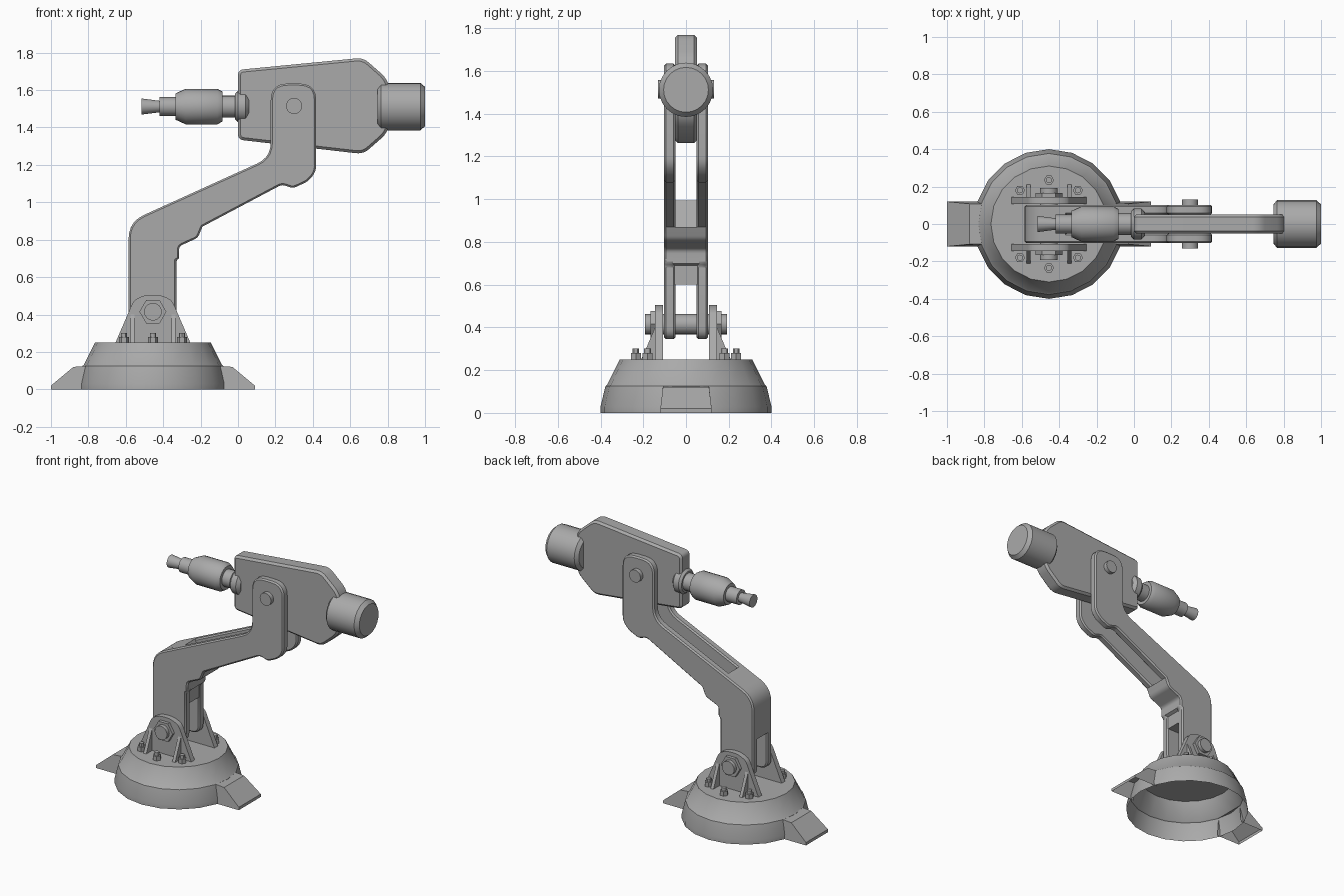
import bpy, bmesh, math
from mathutils import Vector, Matrix

default = bpy.data.objects.get("Cube")
if default:
    bpy.data.objects.remove(default)

grey = bpy.data.materials.new("plain_grey")
grey.use_nodes = True
grey.diffuse_color = (0.4, 0.4, 0.4, 1)
grey.node_tree.nodes["Principled BSDF"].inputs["Base Color"].default_value = grey.diffuse_color

BASE_X = -0.455
HEAD_Z = 1.512
parts = []


def finish(name, bm, bevel=0):
    bmesh.ops.recalc_face_normals(bm, faces=bm.faces)
    mesh = bpy.data.meshes.new(name)
    bm.to_mesh(mesh)
    bm.free()
    mesh.materials.append(grey)
    obj = bpy.data.objects.new(name, mesh)
    bpy.context.collection.objects.link(obj)
    if bevel:
        mod = obj.modifiers.new("edge", 'BEVEL')
        mod.width, mod.segments = bevel, 1
        mod.limit_method, mod.angle_limit = 'ANGLE', math.radians(50)
    parts.append(obj)
    return obj


def rounded(points, steps=5):
    """Outline with corners (x, z, radius) softened into curves."""
    out = []
    for i, (x, z, *r) in enumerate(points):
        p = Vector((x, z))
        if not r:
            out.append(p)
            continue
        a, b = (Vector(points[(i + k) % len(points)][:2]) for k in (-1, 1))
        a = p + (a - p).normalized() * r[0]
        b = p + (b - p).normalized() * r[0]
        for s in range(steps + 1):
            t = s / steps
            out.append(a * (1 - t) ** 2 + p * 2 * t * (1 - t) + b * t * t)
    return out


def prism(name, points, y0, y1, bevel=0):
    """Outline in the x-z plane, extruded from y0 to y1."""
    bm = bmesh.new()
    face = bm.faces.new([bm.verts.new((p.x, y0, p.y)) for p in rounded(points)])
    ext = bmesh.ops.extrude_face_region(bm, geom=[face])["geom"]
    # keep the starting cap, so the solid is closed
    moved = [v for v in ext if isinstance(v, bmesh.types.BMVert)]
    bmesh.ops.translate(bm, vec=(0, y1 - y0, 0), verts=moved)
    if face.is_valid is False or not any(
            all(abs(v.co.y - y0) < 1e-6 for v in f.verts) for f in bm.faces):
        bmesh.ops.holes_fill(bm, edges=bm.edges, sides=0)
    return finish(name, bm, bevel)


def lathe(name, profile, origin=(0, 0, 0), axis='Z', sides=24, cap=True):
    """Rings of (radius, distance) turned around an axis."""
    turn = {'Z': Matrix.Identity(4),
            'X': Matrix.Rotation(math.pi / 2, 4, 'Y'),
            'Y': Matrix.Rotation(-math.pi / 2, 4, 'X')}[axis]
    bm = bmesh.new()
    rings = [[bm.verts.new((r * math.cos(2 * math.pi * i / sides),
                            r * math.sin(2 * math.pi * i / sides), h))
              for i in range(sides)] for r, h in profile]
    for low, high in zip(rings, rings[1:]):
        for i in range(sides):
            j = (i + 1) % sides
            bm.faces.new((low[i], low[j], high[j], high[i]))
    bm.faces.new(rings[-1])
    if cap:
        bm.faces.new(rings[0][::-1])
    bm.transform(Matrix.Translation(origin) @ turn)
    return finish(name, bm)


# Base: hollow flared drum, open underneath
lathe("base_shell", [(0.4, 0), (0.4, 0.03), (0.377, 0.125), (0.37, 0.13), (0.31, 0.25)],
      (BASE_X, 0, 0), sides=20, cap=False)

# Feet: tapered wedges, open underneath
for side, s in (("left", 1), ("right", -1)):
    outline = [(BASE_X + s * d, z) for d, z in
               ((0.36, 0), (0.545, 0), (0.545, 0.02), (0.425, 0.12), (0.36, 0.125))]
    foot = prism(side + "_foot", outline, -0.12, 0.12)
    bm = bmesh.new()
    bm.from_mesh(foot.data)
    for v in bm.verts:
        if v.co.z > 0.1:
            v.co.y *= 0.9
    hidden = [f for f in bm.faces if f.normal.z < -0.9 or f.normal.x * s < -0.9]
    bmesh.ops.delete(bm, geom=hidden, context='FACES')
    bm.to_mesh(foot.data)
    bm.free()

# Brackets, ribs, bolts and pivot nuts, mirrored front to back
for side, s in (("front", -1), ("back", 1)):
    prism(side + "_bracket",
          [(BASE_X - 0.2, 0.25), (BASE_X - 0.105, 0.47, 0.02), (BASE_X - 0.06, 0.505, 0.05),
           (BASE_X + 0.06, 0.505, 0.05), (BASE_X + 0.105, 0.47, 0.02), (BASE_X + 0.2, 0.25)],
          s * 0.108, s * 0.145)
    for dx in (-0.11, 0.11):
        rib = bmesh.new()
        caps = [rib.faces.new([rib.verts.new((BASE_X + dx + t, s * y, z)) for y, z in
                               ((0.14, 0.25), (0.21, 0.25), (0.2, 0.27), (0.145, 0.4))])
                for t in (-0.011, 0.011)]
        bmesh.ops.bridge_loops(rib, edges=[e for f in caps for e in f.edges])
        finish(side + "_rib", rib)
    for dx, y in ((-0.155, 0.18), (0, 0.235), (0.155, 0.18)):
        spot = (BASE_X + dx, s * y, 0.25)
        lathe(side + "_bolt_nut", [(0.027, 0), (0.027, 0.03)], spot, sides=6)
        lathe(side + "_bolt_stud", [(0.016, 0), (0.016, 0.052)], spot, sides=12)
    lathe(side + "_pivot_nut", [(0.072, s * 0.14), (0.072, s * 0.167)],
          (BASE_X, 0, 0.415), 'Y', sides=6)

# Pivot pins
lathe("lower_pivot_pin", [(0.047, -0.192), (0.047, 0.192)], (BASE_X, 0, 0.415), 'Y')
lathe("upper_pivot_pin", [(0.043, -0.13), (0.043, 0.13)], (0.3, 0, 1.515), 'Y')

# Arm: two bent side plates
arm = [(-0.585, 0.345, 0.06), (-0.33, 0.345, 0.06), (-0.33, 0.69), (-0.315, 0.7),
       (-0.315, 0.765, 0.02), (-0.215, 0.81, 0.02), (-0.19, 0.87), (0.235, 1.095, 0.02),
       (0.295, 1.075, 0.02), (0.37, 1.11, 0.02), (0.418, 1.16, 0.04), (0.418, 1.635, 0.09),
       (0.175, 1.635, 0.09), (0.175, 1.24, 0.08), (-0.585, 0.895, 0.09)]
for side, s in (("front", -1), ("back", 1)):
    prism(side + "_arm_plate", arm, s * 0.05, s * 0.102, 0.011)

# Arm: web joining the plates around the elbow
prism("arm_web", [(-0.585, 0.6), (-0.335, 0.6), (-0.335, 0.69), (-0.315, 0.7),
                  (-0.315, 0.765, 0.02), (-0.215, 0.81, 0.02), (-0.19, 0.87), (-0.3, 0.87),
                  (-0.365, 0.995), (-0.585, 0.895, 0.09)], -0.062, 0.062)

# Head plate held in the fork
prism("head_plate", [(0, 1.335, 0.03), (0.67, 1.258, 0.04), (0.81, 1.38, 0.06),
                     (0.81, 1.65, 0.06), (0.67, 1.773, 0.04), (0, 1.708, 0.03)],
      -0.052, 0.052, 0.014)

# Rear motor drum
lathe("motor_drum", [(0.105, 0.745), (0.127, 0.765), (0.127, 0.975), (0.105, 1.0)],
      (0, 0, HEAD_Z), 'X')

# Tool: collar, shaft, body and flared tip
lathe("tool_collar", [(0.07, -0.015), (0.083, 0), (0.083, 0.04), (0.06, 0.06)],
      (0, 0, HEAD_Z), 'X')
lathe("tool_shaft", [(0.058, -0.09), (0.058, 0)], (0, 0, HEAD_Z), 'X')
lathe("tool_body", [(0.07, -0.335), (0.095, -0.28), (0.095, -0.11), (0.08, -0.083)],
      (0, 0, HEAD_Z), 'X')
lathe("tool_neck", [(0.05, -0.42), (0.05, -0.33)], (0, 0, HEAD_Z), 'X')
lathe("tool_tip", [(0.043, -0.515), (0.03, -0.415)], (0, 0, HEAD_Z), 'X')

# Smooth curved faces, keep hard edges
bpy.ops.object.select_all(action='DESELECT')
for obj in parts:
    obj.select_set(True)
bpy.context.view_layer.objects.active = parts[0]
bpy.ops.object.shade_smooth_by_angle(angle=math.radians(30))
